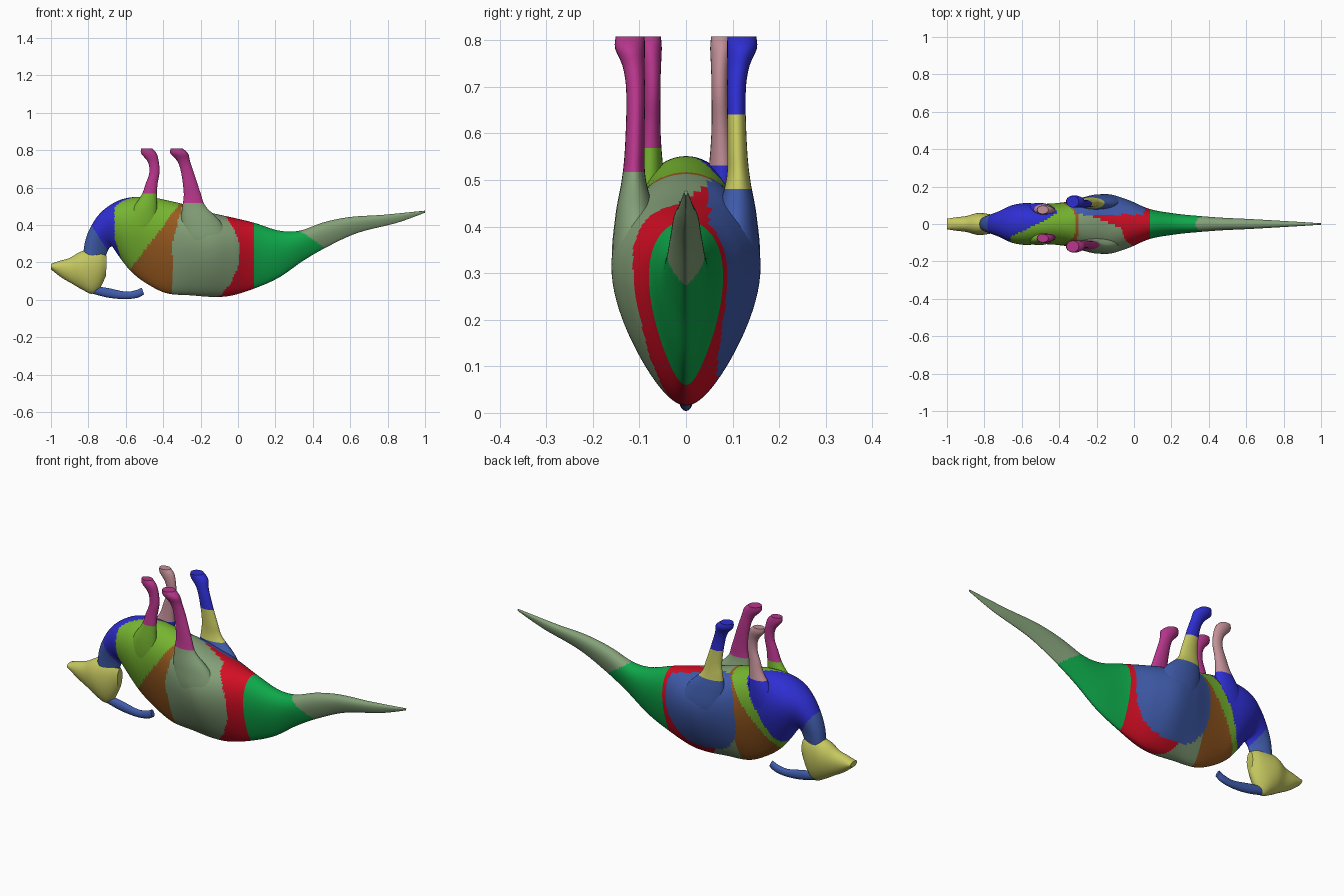
import bpy, bmesh, math

if "Cube" in bpy.data.objects:
    bpy.data.objects.remove(bpy.data.objects["Cube"], do_unlink=True)

# ---- materials (display colours, converted to linear) ----
COLOURS = {
    "royal_blue": (46, 46, 210), "mid_blue": (64, 92, 172), "yellow": (198, 200, 96),
    "lime": (118, 180, 48), "brown": (152, 90, 32), "sage": (132, 160, 120),
    "red": (210, 14, 36), "green": (14, 168, 74), "magenta": (184, 54, 140),
    "pink": (194, 144, 152),
}
NAMES = list(COLOURS)


def linear(c):
    c /= 255
    return c / 12.92 if c <= 0.04045 else ((c + 0.055) / 1.055) ** 2.4


MATERIALS = []
for mat_name, rgb in COLOURS.items():
    mat = bpy.data.materials.new(mat_name)
    mat.use_nodes = True
    col = tuple(linear(c) for c in rgb) + (1.0,)
    mat.diffuse_color = col
    bsdf = mat.node_tree.nodes["Principled BSDF"]
    bsdf.inputs["Base Color"].default_value = col
    bsdf.inputs["Roughness"].default_value = 0.7
    MATERIALS.append(mat)


def spline(a, b, c, d, t):
    return 0.5 * (2 * b + (c - a) * t + (2 * a - 5 * b + 4 * c - d) * t * t
                  + (3 * b - a - 3 * c + d) * t ** 3)


def loft(name, sections, colour, bias=0.0, steps=6, sides=32):
    """Skin oval sections (ax, az, bx, bz, half_width, y); bias widens the a side."""
    rows = []
    n = len(sections)
    for i in range(n - 1):
        quad = [sections[max(0, min(n - 1, i + k))] for k in (-1, 0, 1, 2)]
        for s in range(steps):
            rows.append([spline(*v, s / steps) for v in zip(*quad)])
    rows.append(sections[-1])

    bm = bmesh.new()
    rings = []
    for ax, az, bx, bz, w, yc in rows:
        ring = []
        for k in range(sides):
            t = 2 * math.pi * k / sides
            f = (1 - math.cos(t)) / 2
            y = w * math.sin(t) * (1 + bias * math.cos(t)) / (1 + 0.45 * bias * bias)
            ring.append(bm.verts.new((ax + (bx - ax) * f, yc + y, az + (bz - az) * f)))
        rings.append(ring)
    for r0, r1 in zip(rings, rings[1:]):
        for k in range(sides):
            j = (k + 1) % sides
            bm.faces.new((r0[k], r0[j], r1[j], r1[k]))
    bm.faces.new(rings[0])
    bm.faces.new(rings[-1])
    bmesh.ops.recalc_face_normals(bm, faces=bm.faces)
    used = []
    for face in bm.faces:
        key = colour(*face.calc_center_median())
        if key not in used:
            used.append(key)
        face.material_index = used.index(key)
    mesh = bpy.data.meshes.new(name)
    bm.to_mesh(mesh)
    bm.free()
    for key in used:
        mesh.materials.append(MATERIALS[NAMES.index(key)])
    obj = bpy.data.objects.new(name, mesh)
    bpy.context.collection.objects.link(obj)
    bpy.ops.object.select_all(action="DESELECT")
    obj.select_set(True)
    bpy.context.view_layer.objects.active = obj
    bpy.ops.object.shade_smooth_by_angle(angle=math.radians(40))
    return obj


# ---- body: neck, torso and tail, with colour regions ----
def body_colour(x, y, z):
    if x > 0.33 + (0.37 - z) * 1.45:
        return "sage"
    if z < 0.406 - 1.52 * (x + 0.79) and x < -0.68:
        return "mid_blue"
    # left thigh patch
    if y > 0.05 and abs((x + 0.155) / 0.215) ** 2.5 + abs((z - 0.31) / 0.24) ** 2.5 < 1:
        return "mid_blue"
    if x > 0.086:
        return "green"
    # chest and left shoulder
    t = max(0, min(1, (y + 0.07) / 0.13))
    if x < -0.66 + 0.24 * t - (0.5 - z) * 0.55 * t:
        return "royal_blue"
    if x < -0.32 - (0.5 - z) * 0.76:
        return "lime"
    if x < -0.35 + max(0, z - 0.3) * 0.25:
        return "brown"
    if x < 0.01 - 2 * (z - 0.25) ** 2 - 2 * max(0, y + 0.02):
        return "sage"
    return "red"


BODY = [
    (-0.83, 0.22, -0.715, 0.21, 0.038), (-0.818, 0.31, -0.695, 0.265, 0.045),
    (-0.79, 0.385, -0.675, 0.285, 0.055), (-0.74, 0.46, -0.655, 0.26, 0.072),
    (-0.67, 0.515, -0.62, 0.21, 0.10), (-0.59, 0.545, -0.565, 0.145, 0.112),
    (-0.48, 0.55, -0.485, 0.085, 0.108), (-0.36, 0.528, -0.38, 0.035, 0.118),
    (-0.25, 0.50, -0.25, 0.024, 0.148), (-0.14, 0.465, -0.14, 0.016, 0.16),
    (-0.03, 0.44, -0.04, 0.022, 0.13), (0.086, 0.412, 0.086, 0.06, 0.08),
    (0.22, 0.37, 0.22, 0.12, 0.056), (0.33, 0.37, 0.35, 0.21, 0.044),
    (0.46, 0.415, 0.48, 0.285, 0.034), (0.60, 0.443, 0.64, 0.358, 0.027),
    (0.78, 0.455, 0.85, 0.412, 0.016), (1.0, 0.477, 1.0, 0.466, 0.004),
]
loft("body", [s + (0,) for s in BODY], body_colour, bias=0.4, steps=14, sides=80)

# ---- head with flat bill ----
HEAD = [
    (-1.0, 0.192, -1.0, 0.163, 0.028), (-0.955, 0.208, -0.945, 0.120, 0.036),
    (-0.90, 0.224, -0.885, 0.085, 0.043), (-0.845, 0.256, -0.83, 0.053, 0.058),
    (-0.79, 0.268, -0.78, 0.032, 0.055), (-0.735, 0.262, -0.74, 0.06, 0.042),
    (-0.703, 0.235, -0.705, 0.13, 0.022),
]
loft("head", [s + (0,) for s in HEAD], lambda x, y, z: "yellow", bias=0.15)

# ---- swept crest behind the head ----
CREST = [
    (-0.75, 0.072, -0.775, 0.032, 0.018), (-0.69, 0.062, -0.69, 0.011, 0.016),
    (-0.60, 0.044, -0.60, 0.004, 0.014), (-0.545, 0.052, -0.535, 0.012, 0.013),
    (-0.515, 0.065, -0.502, 0.03, 0.012),
]
loft("crest", [s + (0,) for s in CREST], lambda x, y, z: "mid_blue", sides=16)

# ---- legs: (x, y, z, half length, half width) from thigh to foot ----
HIND = [
    (-0.16, 0.085, 0.22, 0.10, 0.045), (-0.17, 0.10, 0.32, 0.125, 0.058),
    (-0.20, 0.108, 0.42, 0.105, 0.044), (-0.235, 0.112, 0.50, 0.062, 0.026),
    (-0.245, 0.11, 0.57, 0.045, 0.021), (-0.27, 0.108, 0.68, 0.034, 0.020),
    (-0.29, 0.112, 0.74, 0.034, 0.023), (-0.314, 0.12, 0.782, 0.047, 0.032),
    (-0.328, 0.12, 0.808, 0.033, 0.031),
]
FRONT = [
    (-0.53, 0.06, 0.32, 0.06, 0.035), (-0.515, 0.072, 0.40, 0.085, 0.038),
    (-0.50, 0.078, 0.48, 0.068, 0.034), (-0.475, 0.077, 0.56, 0.041, 0.025),
    (-0.462, 0.075, 0.62, 0.032, 0.020), (-0.447, 0.073, 0.68, 0.027, 0.018),
    (-0.452, 0.073, 0.735, 0.029, 0.019), (-0.476, 0.076, 0.782, 0.041, 0.024),
    (-0.488, 0.076, 0.808, 0.030, 0.022),
]


def leg(name, path, side, bands):
    """bands: (upper height limit, colour) from the body outwards."""
    def colour(x, y, z):
        return next(c for top, c in bands if z < top)
    loft(name, [(x - l, z, x + l, z, w, side * y) for x, y, z, l, w in path],
         colour, steps=8, sides=24)


leg("right_hind_leg", HIND, -1, [(0.52, "sage"), (9, "magenta")])
leg("left_hind_leg", HIND, 1, [(0.485, "mid_blue"), (0.635, "yellow"), (9, "royal_blue")])
leg("right_front_leg", FRONT, -1, [(0.565, "lime"), (9, "magenta")])
leg("left_front_leg", FRONT, 1, [(0.53, "royal_blue"), (9, "pink")])
